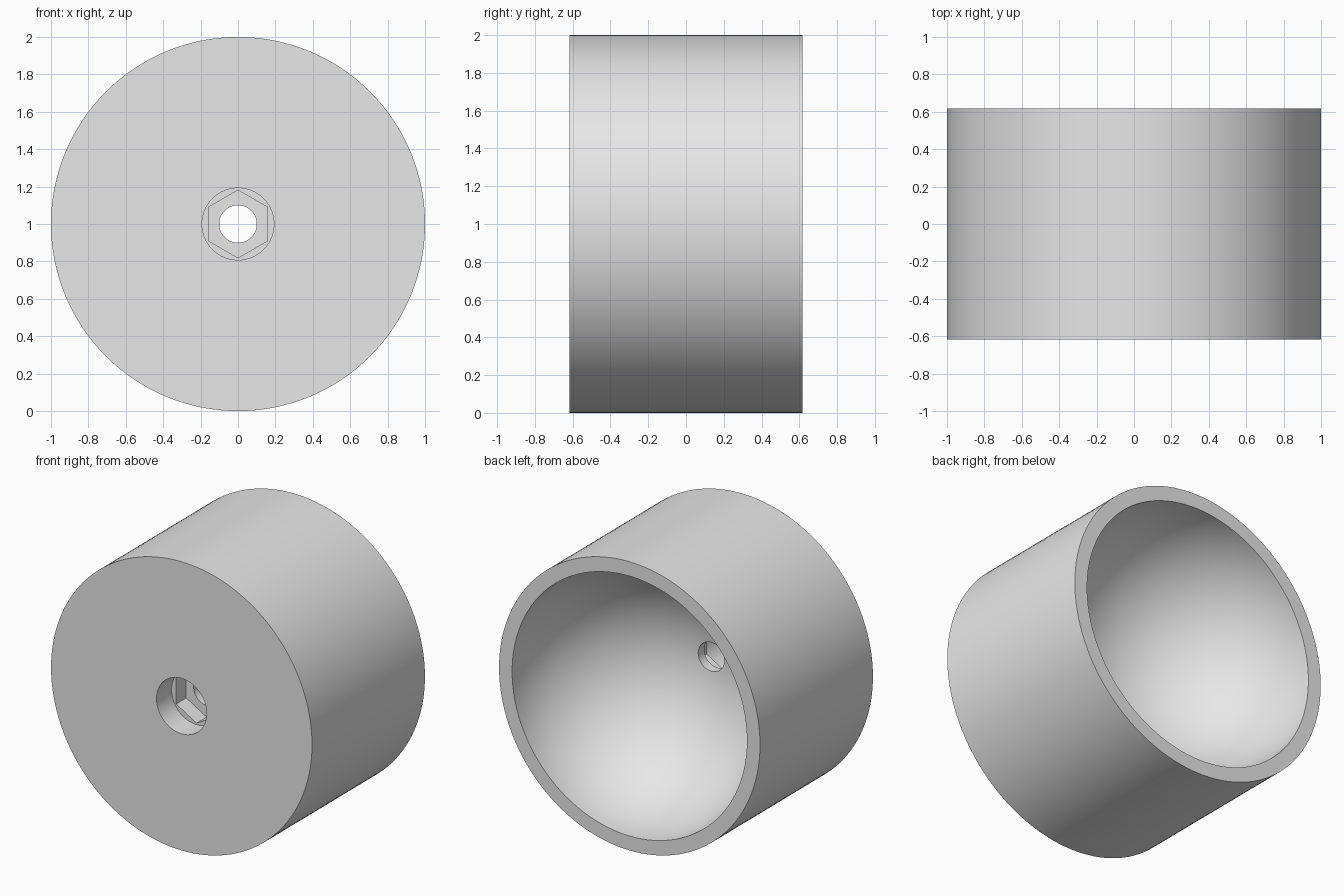
import bpy, bmesh, math

if "Cube" in bpy.data.objects:
    bpy.data.objects.remove(bpy.data.objects["Cube"])

HALF = 0.618           # half the body's length along y
CAVITY = 0.90          # radius of the hemispherical cavity
HOLE = 0.10            # radius of the through hole
BORE = 0.192           # radius of the round counterbore
BORE_FLOOR = -HALF + 0.165
HEX_FLOOR = -HALF + 0.275


def lathe(name, profile, sides, phase=0.0):
    """Revolve a closed (radius, y) profile about the y axis through z = 1."""
    bm = bmesh.new()
    rings = []
    for i in range(sides):
        a = phase + 2 * math.pi * i / sides
        rings.append([bm.verts.new((r * math.cos(a), y, 1 + r * math.sin(a)))
                      for r, y in profile])
    n = len(profile)
    for i in range(sides):
        p, q = rings[i], rings[(i + 1) % sides]
        for j in range(n):
            k = (j + 1) % n
            bm.faces.new((p[j], p[k], q[k], q[j]))
    bmesh.ops.recalc_face_normals(bm, faces=bm.faces)
    return make_object(name, bm)


def make_object(name, bm):
    mesh = bpy.data.meshes.new(name)
    bm.to_mesh(mesh)
    bm.free()
    obj = bpy.data.objects.new(name, mesh)
    bpy.context.collection.objects.link(obj)
    return obj


def hex_prism(name, radius, y0, y1):
    bm = bmesh.new()
    ends = [[bm.verts.new((radius * math.sin(i * math.pi / 3), y,
                           1 + radius * math.cos(i * math.pi / 3)))
             for i in range(6)] for y in (y0, y1)]
    for end in ends:
        bm.faces.new(end)
    for i in range(6):
        j = (i + 1) % 6
        bm.faces.new((ends[0][i], ends[0][j], ends[1][j], ends[1][i]))
    bmesh.ops.recalc_face_normals(bm, faces=bm.faces)
    return make_object(name, bm)


# Cup body: outer wall, rim, spherical cavity, through hole, counterbore
profile = [(1.0, -HALF), (1.0, HALF)]
end = math.acos(HOLE / CAVITY)
for i in range(33):
    t = end * i / 32
    profile.append((CAVITY * math.cos(t), HALF - CAVITY * math.sin(t)))
profile += [(HOLE, BORE_FLOOR), (BORE, BORE_FLOOR), (BORE, -HALF)]
body = lathe("cup_body", profile, 128)

# Hexagonal nut pocket behind the counterbore
cutter = hex_prism("nut_pocket_cutter", 0.181, BORE_FLOOR - 0.05, HEX_FLOOR)
cutter.hide_render = True
mod = body.modifiers.new("nut_pocket", "BOOLEAN")
mod.operation = "DIFFERENCE"
mod.solver = "EXACT"
mod.object = cutter

bpy.context.view_layer.objects.active = body
body.select_set(True)
bpy.ops.object.modifier_apply(modifier=mod.name)
bpy.data.objects.remove(cutter)
bpy.ops.object.shade_smooth_by_angle(angle=math.radians(30))

# Colour
grey = bpy.data.materials.new("light_grey")
grey.diffuse_color = (0.8, 0.8, 0.8, 1)
grey.use_nodes = True
grey.node_tree.nodes["Principled BSDF"].inputs["Base Color"].default_value = grey.diffuse_color
body.data.materials.clear()
body.data.materials.append(grey)
